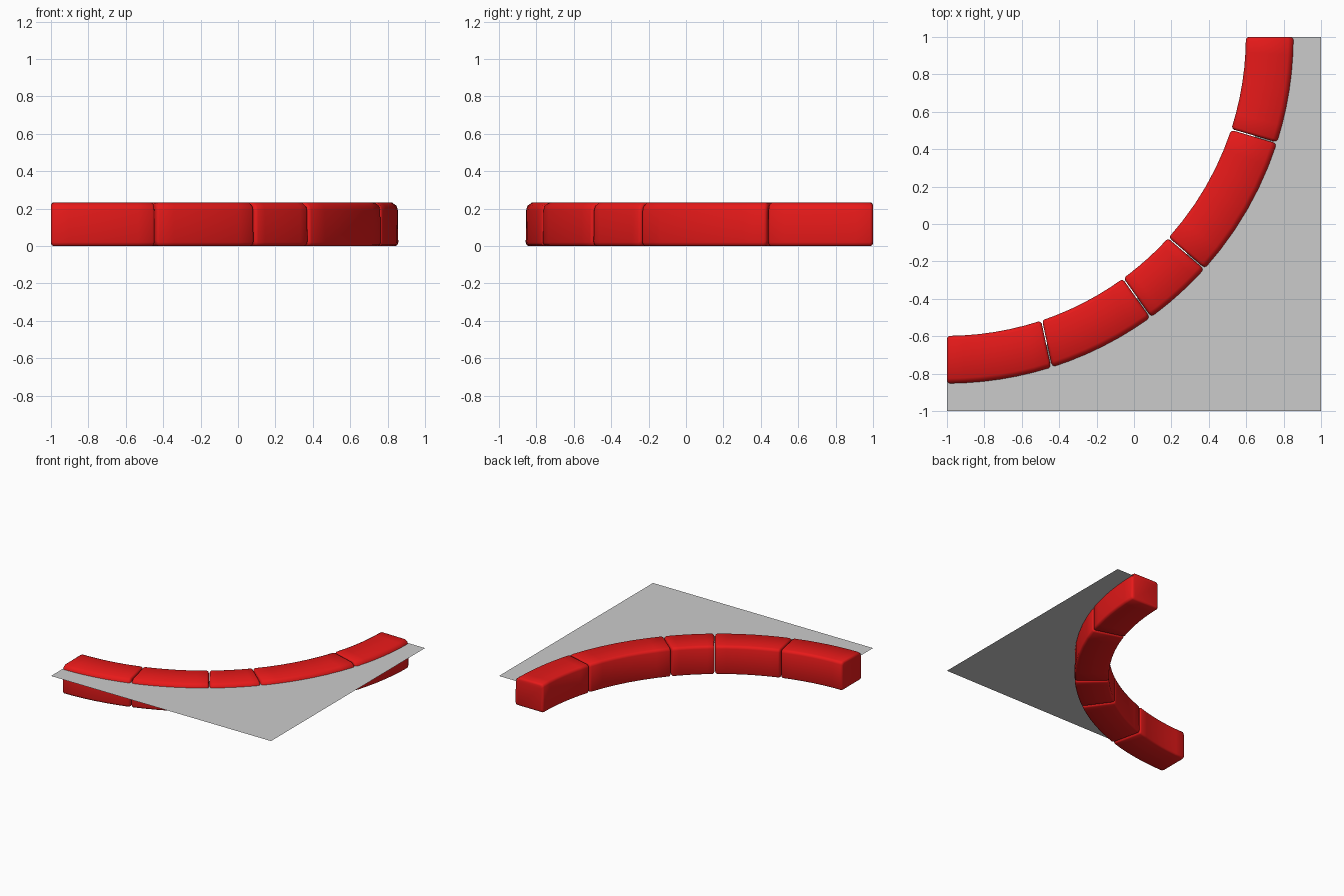
import bpy, bmesh
from math import sin, cos, radians

if "Cube" in bpy.data.objects:
    bpy.data.objects.remove(bpy.data.objects["Cube"])

CX, CY = -1.0, 1.0          # centre of the quarter-circle bend
R_IN, R_OUT = 1.598, 1.857
GROUND_Z = 0.2

red = bpy.data.materials.new("kerb_red")
red.diffuse_color = (0.8, 0.01, 0.01, 1)
red.use_nodes = True
red.node_tree.nodes["Principled BSDF"].inputs["Base Color"].default_value = red.diffuse_color

# Cross-section (radius, height) with rounded corners
profile = [(1.612, 0.0), (1.84, 0.0), (1.853, 0.006), (1.857, 0.02),
           (1.855, 0.19), (1.848, 0.215), (1.825, 0.232),
           (1.618, 0.234), (1.604, 0.228), (1.598, 0.212), (1.598, 0.014), (1.603, 0.004)]


def point(r, deg, z):
    a = radians(deg)
    return (CX + r * sin(a), CY - r * cos(a), z)


def add_object(name, bm, mat=None):
    bmesh.ops.recalc_face_normals(bm, faces=bm.faces)
    mesh = bpy.data.meshes.new(name)
    bm.to_mesh(mesh)
    bm.free()
    ob = bpy.data.objects.new(name, mesh)
    bpy.context.collection.objects.link(ob)
    if mat:
        mesh.materials.append(mat)
    return ob


def kerb_stone(name, start, end):
    """Sweep the profile between two (inner angle, outer angle) joints."""
    bm = bmesh.new()
    span = end[0] - start[0]
    e = 0.5 / span
    steps = [(0, 0.016), (e * 0.3, 0.005), (e, 0)]
    steps += [(i / 6, 0) for i in range(1, 6)]
    steps += [(1 - e, 0), (1 - e * 0.3, 0.005), (1, 0.016)]
    rm, zm = 1.7275, 0.117
    rings = []
    for t, inset in steps:
        ring = []
        for r, z in profile:
            k = (r - R_IN) / (R_OUT - R_IN)
            a0 = start[0] + (start[1] - start[0]) * k
            a1 = end[0] + (end[1] - end[0]) * k
            rr = rm + (r - rm) * (1 - inset / 0.13)
            zz = zm + (z - zm) * (1 - inset / 0.117)
            ring.append(bm.verts.new(point(rr, a0 + (a1 - a0) * t, zz)))
        rings.append(ring)
    n = len(profile)
    for a, b in zip(rings, rings[1:]):
        for i in range(n):
            j = (i + 1) % n
            bm.faces.new((a[i], a[j], b[j], b[i]))
    bm.faces.new(rings[0])
    bm.faces.new(rings[-1])
    ob = add_object(name, bm, red)
    bpy.ops.object.select_all(action='DESELECT')
    ob.select_set(True)
    bpy.context.view_layer.objects.active = ob
    bpy.ops.object.shade_smooth_by_angle(angle=radians(50))


# Five kerb stones of uneven length, with slightly skewed joints
joints = [(0, 0), (18.4, 17.6), (36.1, 36.0), (47.8, 48.0), (72.0, 72.2), (90, 90)]
GAP = 0.1
for i, (a, b) in enumerate(zip(joints, joints[1:])):
    g0 = GAP if i else 0
    g1 = GAP if i < 4 else 0
    kerb_stone(f"kerb_stone_{i + 1}", (a[0] + g0, a[1] + g0), (b[0] - g1, b[1] - g1))

# Flat pavement outside the bend, tucked into the stones
bm = bmesh.new()
inner = [bm.verts.new(point(1.73, 90 * i / 24, GROUND_Z)) for i in range(25)]
outer = [bm.verts.new((-1 + 2 * i / 12, -1, GROUND_Z)) for i in range(13)]
outer += [bm.verts.new((1, -1 + 2 * i / 12, GROUND_Z)) for i in range(1, 13)]
for i in range(24):
    bm.faces.new((outer[i], outer[i + 1], inner[i + 1], inner[i]))
for f in bm.faces:
    f.normal_update()
pavement = add_object("pavement", bm)
if pavement.data.polygons[0].normal.z < 0:
    pavement.data.flip_normals()
